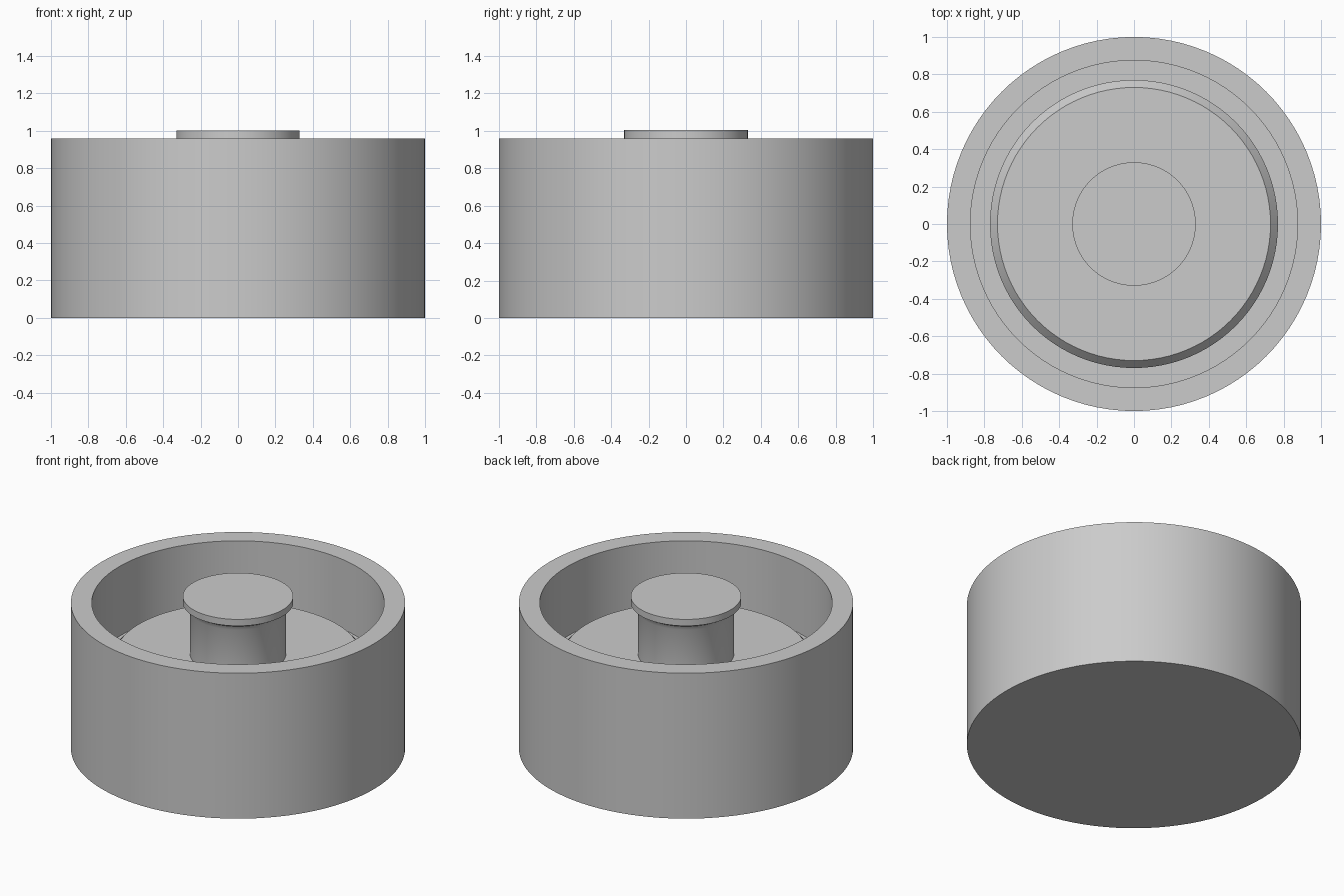
import bpy, bmesh, math

default = bpy.data.objects.get("Cube")
if default:
    bpy.data.objects.remove(default, do_unlink=True)

# Single grey material
grey = bpy.data.materials.new("plain grey")
grey.use_nodes = True
colour = (0.6, 0.6, 0.6, 1)
grey.diffuse_color = colour
grey.node_tree.nodes["Principled BSDF"].inputs["Base Color"].default_value = colour

SEGMENTS = 96


def lathe(name, profile):
    """Spin a radius/height profile around z; both ends lie on the axis."""
    bm = bmesh.new()
    rings = []
    for r, z in profile:
        rings.append([bm.verts.new((r * math.cos(math.tau * i / SEGMENTS),
                                    r * math.sin(math.tau * i / SEGMENTS), z))
                      for i in range(SEGMENTS)])
    for low, high in zip(rings, rings[1:]):
        for i in range(SEGMENTS):
            j = (i + 1) % SEGMENTS
            bm.faces.new((low[i], low[j], high[j], high[i]))
    # Flat end discs
    bm.faces.new(rings[0][::-1])
    bm.faces.new(rings[-1])
    mesh = bpy.data.meshes.new(name)
    bm.to_mesh(mesh)
    bm.free()
    mesh.materials.append(grey)
    obj = bpy.data.objects.new(name, mesh)
    bpy.context.collection.objects.link(obj)
    bpy.ops.object.select_all(action='DESELECT')
    obj.select_set(True)
    bpy.context.view_layer.objects.active = obj
    bpy.ops.object.shade_smooth_by_angle(angle=math.radians(25))
    return obj


# Outer cup: wall, rim, recessed groove and raised chamfered inner floor
lathe("round_housing", [(1, 0), (1, 0.96), (0.875, 0.96), (0.875, 0.5),
                        (0.77, 0.5), (0.77, 0.575), (0.73, 0.62)])

# Central post flaring into a flat cap
lathe("centre_post", [(0.287, 0.6), (0.287, 0.914), (0.3, 0.943),
                      (0.33, 0.96), (0.33, 1.003)])
